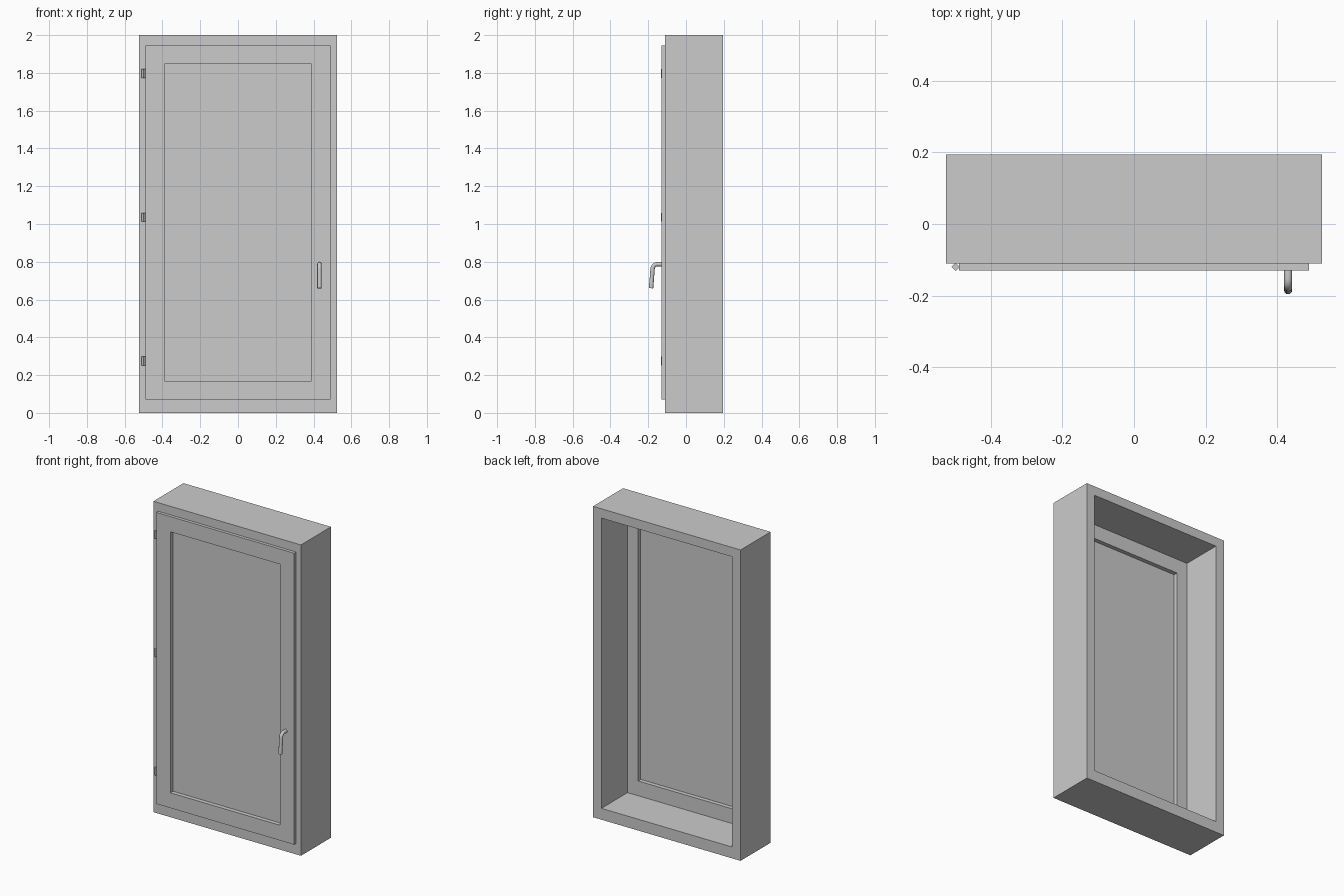
import bpy, bmesh, math

if "Cube" in bpy.data.objects:
    bpy.data.objects.remove(bpy.data.objects["Cube"])


def add_object(name, bm):
    bmesh.ops.recalc_face_normals(bm, faces=bm.faces)
    mesh = bpy.data.meshes.new(name)
    bm.to_mesh(mesh)
    bm.free()
    obj = bpy.data.objects.new(name, mesh)
    bpy.context.collection.objects.link(obj)
    return obj


def rect_ring(name, half_w, z0, z1, profile):
    """Sweep a closed profile of (inset x, inset z, y) around a rectangle."""
    bm = bmesh.new()
    loops = []
    for dx, dz, y in profile:
        w, lo, hi = half_w - dx, z0 + dz, z1 - dz
        loops.append([bm.verts.new((x, y, z)) for x, z in
                      ((-w, lo), (w, lo), (w, hi), (-w, hi))])
    for a, b in zip(loops, loops[1:] + loops[:1]):
        for i in range(4):
            j = (i + 1) % 4
            bm.faces.new((a[i], a[j], b[j], b[i]))
    return add_object(name, bm)


# Deep outer frame, open at front and back
rect_ring("outer_frame", 0.525, 0.0, 2.0, [
    (0, 0, -0.11), (0.06, 0.06, -0.11), (0.06, 0.06, 0.195), (0, 0, 0.195)])
frame = bpy.data.objects["outer_frame"]
for v in frame.data.vertices:            # heavier sill at the bottom
    if 0.01 < v.co.z < 0.1:
        v.co.z = 0.073

# Opening sash with a lip that laps over the frame
rect_ring("sash", 0.49, 0.07, 1.945, [
    (0, 0, -0.13), (0.10, 0.098, -0.13), (0.10, 0.098, -0.07),
    (0.025, 0.003, -0.07), (0.025, 0.003, -0.11), (0, 0, -0.11)])

# Glass pane
bm = bmesh.new()
bmesh.ops.create_cube(bm, size=1)
for v in bm.verts:
    v.co = (v.co.x * 0.784, v.co.y * 0.006 - 0.10, v.co.z * 1.684 + 1.0075)
add_object("glass_pane", bm)

# Three four-sided hinge pins on the left
for i, z in enumerate((0.275, 1.036, 1.797)):
    bpy.ops.mesh.primitive_cylinder_add(vertices=4, radius=0.0115, depth=0.046,
                                        location=(-0.499, -0.12, z))
    bpy.context.object.name = f"hinge_{i + 1}"

# Bent round handle on the right
path = [(-0.128, 0.786), (-0.152, 0.787)]
for k in range(1, 6):
    a = math.radians(90 * k / 5)
    path.append((-0.152 - 0.025 * math.sin(a), 0.762 + 0.025 * math.cos(a)))
path += [(-0.179, 0.735), (-0.185, 0.66)]
curve = bpy.data.curves.new("handle", 'CURVE')
curve.dimensions = '3D'
curve.bevel_depth = 0.0115
curve.bevel_resolution = 4
curve.use_fill_caps = True
spline = curve.splines.new('POLY')
spline.points.add(len(path) - 1)
for p, (y, z) in zip(spline.points, path):
    p.co = (0.431, y, z, 1)
handle = bpy.data.objects.new("handle", curve)
bpy.context.collection.objects.link(handle)
bpy.ops.object.select_all(action='DESELECT')
handle.select_set(True)
bpy.context.view_layer.objects.active = handle
bpy.ops.object.convert(target='MESH')
bpy.ops.object.shade_smooth_by_angle(angle=math.radians(40))
